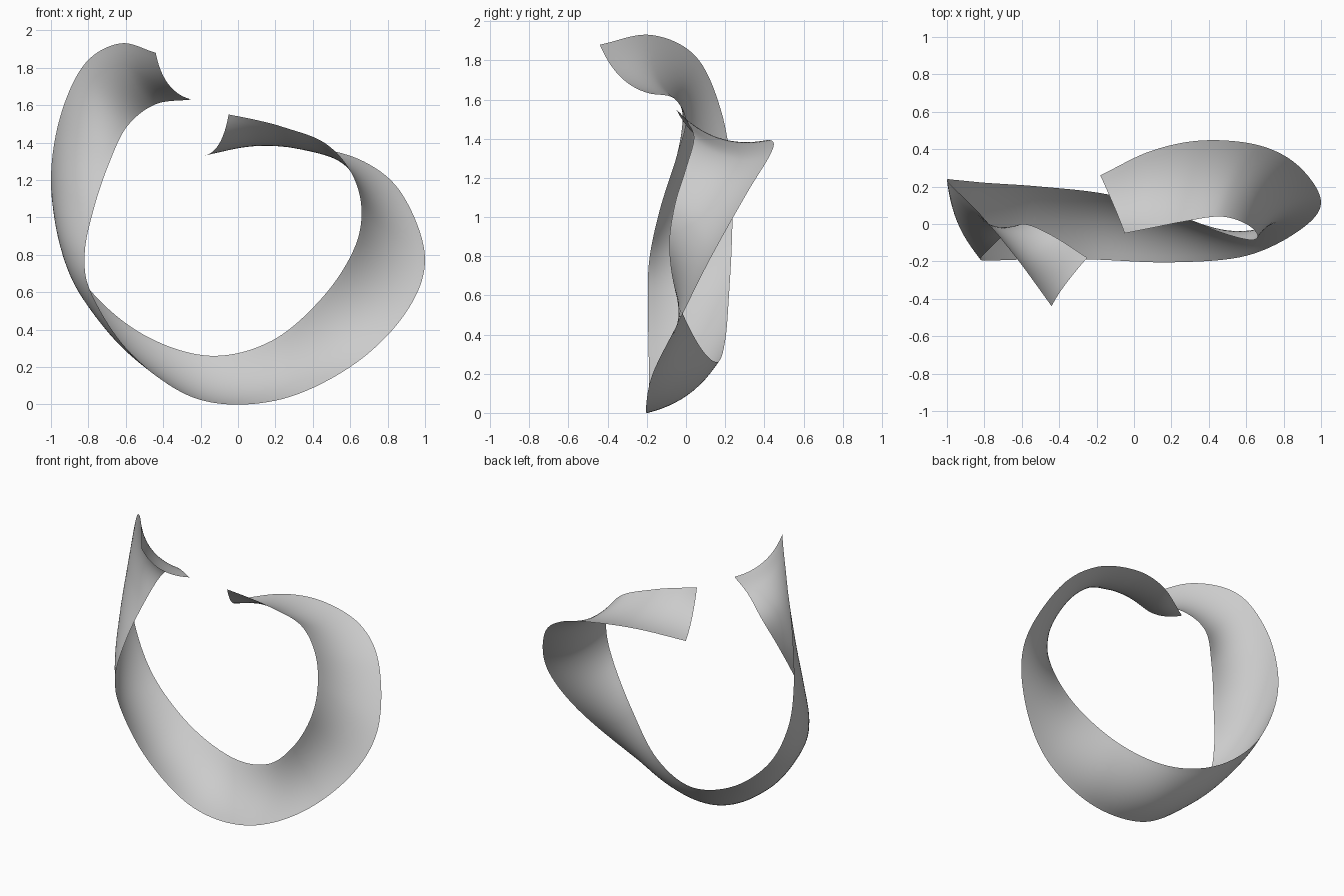
import bpy, bmesh
from mathutils import Vector

if "Cube" in bpy.data.objects:
    bpy.data.objects.remove(bpy.data.objects["Cube"])

# Paired rim points along the ribbon: (one rim xyz, opposite rim xyz)
RIBS = [
    (-.44, -.44, 1.88, -.25, -.18, 1.63),
    (-.63, -.18, 1.93, -.44, -.06, 1.605),
    (-.82, .05, 1.82, -.59, .00, 1.49),
    (-.95, .18, 1.54, -.685, -.05, 1.30),
    (-1.0, .235, 1.20, -.77, -.13, 1.05),
    (-.95, .235, .90, -.82, -.185, .80),
    (-.79, .22, .61, -.78, -.195, .585),
    (-.50, .20, .37, -.57, -.19, .27),
    (-.15, .16, .26, -.22, -.19, .03),
    (.18, .07, .34, .20, -.205, .02),
    (.45, -.04, .57, .60, -.17, .20),
    (.62, -.085, .83, .89, -.03, .48),
    (.66, -.06, 1.05, 1.0, .12, .78),
    (.60, .00, 1.25, .88, .31, 1.12),
    (.46, .04, 1.40, .67, .42, 1.30),
    (.25, .01, 1.48, .37, .447, 1.38),
    (.10, -.02, 1.52, .09, .39, 1.388),
    (-.05, -.05, 1.55, -.18, .26, 1.33),
]
STEPS, ACROSS, BOW = 10, 12, .055


def smooth_path(pts):
    """Sample a spline through pts, mirrored past both ends."""
    p = [2 * pts[0] - pts[1]] + pts + [2 * pts[-1] - pts[-2]]
    out = []
    for i in range(1, len(p) - 2):
        a, b, c, d = p[i - 1:i + 3]
        for s in range(STEPS):
            t = s / STEPS
            out.append(.5 * (2 * b + (c - a) * t + (2 * a - 5 * b + 4 * c - d) * t ** 2
                             + (3 * b - a - 3 * c + d) * t ** 3))
    return out + [pts[-1]]


rim_a = smooth_path([Vector(r[:3]) for r in RIBS])
rim_b = smooth_path([Vector(r[3:]) for r in RIBS])
mid = [(a + b) / 2 for a, b in zip(rim_a, rim_b)]

# Twisted ribbon: shallow dished cross-section spanning the two rims
bm = bmesh.new()
rows = []
for i, (a, b) in enumerate(zip(rim_a, rim_b)):
    along = mid[min(i + 4, len(mid) - 1)] - mid[max(i - 4, 0)]
    dish = -BOW * (b - a).cross(along).normalized()
    rows.append([bm.verts.new(a.lerp(b, u) + dish * 4 * u * (1 - u))
                 for u in (j / ACROSS for j in range(ACROSS + 1))])
for r0, r1 in zip(rows, rows[1:]):
    for j in range(ACROSS):
        bm.faces.new((r0[j], r0[j + 1], r1[j + 1], r1[j])).smooth = True
mesh = bpy.data.meshes.new("twisted_ribbon")
bm.to_mesh(mesh)
bm.free()
bpy.context.collection.objects.link(bpy.data.objects.new("twisted_ribbon", mesh))
